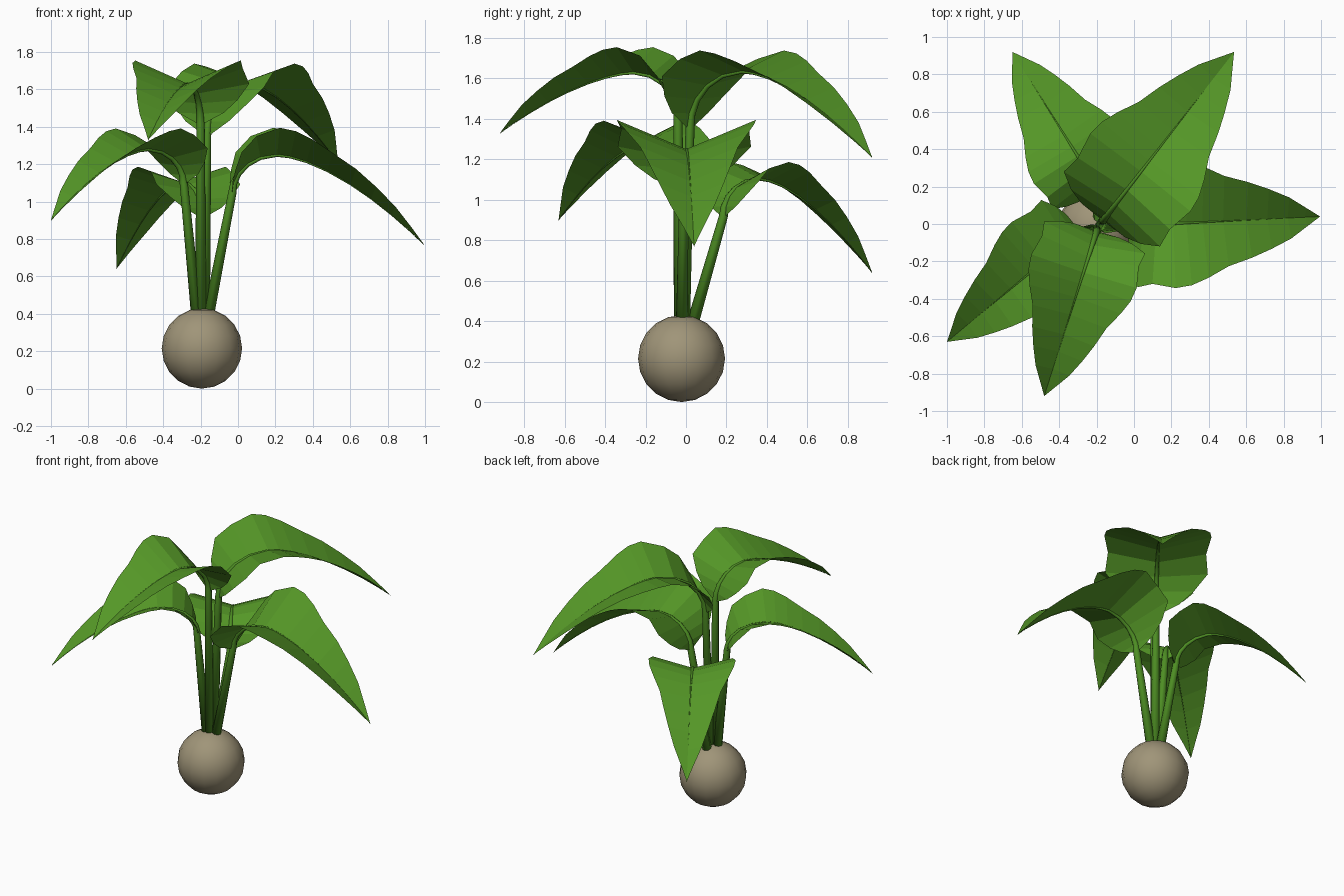
import bpy, bmesh, math
from mathutils import Vector

if "Cube" in bpy.data.objects:
    bpy.data.objects.remove(bpy.data.objects["Cube"])


def material(name, color):
    m = bpy.data.materials.new(name)
    m.diffuse_color = (*color, 1)
    m.use_nodes = True
    m.node_tree.nodes["Principled BSDF"].inputs["Base Color"].default_value = m.diffuse_color
    return m


LEAF = material("leaf green", (0.09, 0.31, 0.02))
STEM = material("stem green", (0.075, 0.27, 0.017))
BULB = material("bulb tan", (0.35, 0.30, 0.19))


def finish(name, bm, mat, smooth=False):
    bmesh.ops.recalc_face_normals(bm, faces=bm.faces)
    me = bpy.data.meshes.new(name)
    bm.to_mesh(me)
    bm.free()
    me.materials.append(mat)
    for p in me.polygons:
        p.use_smooth = smooth
    ob = bpy.data.objects.new(name, me)
    bpy.context.collection.objects.link(ob)
    return ob


# Rising base (angle, half-width share, fold steepness), then drooping blade (fraction, ...)
RISE = [(0, 0.08, 0.1), (14, 0.42, 0.1), (30, 0.68, 0.14), (48, 0.93, 0.24),
        (68, 0.89, 0.38), (90, 0.97, 0.42)]
DROOP = [(0.09, 0.94, 0.41), (0.2, 0.84, 0.4), (0.34, 0.68, 0.4), (0.5, 0.57, 0.42),
         (0.64, 0.45, 0.42), (0.78, 0.31, 0.44), (0.9, 0.14, 0.44), (1, 0.0, 0.4)]


def midrib(top, tip, z_peak, peak):
    """Points, heading and section data along the arching centre line."""
    top, tip = Vector(top), Vector(tip)
    flat = Vector((tip.x - top.x, tip.y - top.y, 0))
    length = flat.length
    d = flat.normalized()
    sz = []
    for a, w, v in RISE:
        r = math.radians(a)
        sz.append((peak * (1 - math.cos(r)), top.z + (z_peak - top.z) * math.sin(r), w, v))
    for q, w, v in DROOP:
        sz.append((peak + (length - peak) * q, z_peak - (z_peak - tip.z) * q ** 1.6, w, v))
    pts = [Vector((top.x, top.y, 0)) + d * s + Vector((0, 0, z)) for s, z, _, _ in sz]
    return pts, d, [x[2:] for x in sz]


def leaf(name, top, tip, z_peak, peak, half, steep):
    """Folded blade: a V cross-section swept along the midrib."""
    pts, d, sections = midrib(top, tip, z_peak, peak)
    side = d.cross(Vector((0, 0, 1)))
    bm = bmesh.new()
    rows = []
    for i, (p, (w, fold)) in enumerate(zip(pts, sections)):
        t = (pts[min(i + 1, len(pts) - 1)] - pts[max(i - 1, 0)]).normalized()
        n = side.cross(t)
        if i >= len(RISE):  # blade edges lift almost straight up
            n = (n + Vector((0, 0, 1.5))).normalized()
        h = w * half
        lift = n * h * fold * steep
        mid = bm.verts.new(p)
        if h == 0:
            rows.append([mid] * 3)
            continue
        rows.append([bm.verts.new(p - side * h + lift), mid,
                     bm.verts.new(p + side * h + lift)])
    for a, b in zip(rows, rows[1:]):
        for k in range(2):
            bm.faces.new(list(dict.fromkeys((a[k], a[k + 1], b[k + 1], b[k]))))
    finish(name, bm, LEAF)
    return pts


def stalk(name, pts, radii, sides=8):
    """Tapered round tube through the given points."""
    bm = bmesh.new()
    rings = []
    for i, (p, r) in enumerate(zip(pts, radii)):
        t = (pts[min(i + 1, len(pts) - 1)] - pts[max(i - 1, 0)]).normalized()
        q = Vector((0, 0, 1)).rotation_difference(t)
        rings.append([bm.verts.new(p + q @ Vector((r * math.cos(a), r * math.sin(a), 0)))
                      for a in (2 * math.pi * k / sides for k in range(sides))])
    for a, b in zip(rings, rings[1:]):
        for k in range(sides):
            j = (k + 1) % sides
            bm.faces.new((a[k], a[j], b[j], b[k]))
    bm.faces.new(rings[0])
    bm.faces.new(rings[-1])
    finish(name, bm, STEM, True)


# name, stalk foot, stalk top, leaf tip, peak height, peak distance, half width, fold scale
PLANTS = [
    ("back_right", (-0.18, -0.01, 0.38), (-0.165, 0.02, 1.36), (0.535, 0.92, 1.21), 1.635, 0.33, 0.35, 0.72),
    ("right", (-0.16, -0.02, 0.38), (-0.03, -0.01, 1.05), (0.995, 0.04, 0.77), 1.25, 0.24, 0.355, 1.0),
    ("front", (-0.20, -0.03, 0.38), (-0.20, -0.04, 1.42), (-0.48, -0.92, 1.33), 1.63, 0.23, 0.305, 1.0),
    ("front_left", (-0.22, -0.03, 0.38), (-0.29, -0.04, 1.10), (-1.0, -0.63, 0.90), 1.28, 0.25, 0.28, 0.97),
    ("back_left", (-0.19, 0.03, 0.38), (-0.19, 0.185, 0.92), (-0.65, 0.92, 0.64), 1.105, 0.21, 0.285, 0.7),
]
for name, foot, top, tip, z_peak, peak, half, steep in PLANTS:
    pts = leaf(name + "_leaf", top, tip, z_peak, peak, half, steep)
    n = len(pts)
    # stalk runs on under the blade as a thin rib
    rib = [p - Vector((0, 0, 0.002)) for p in pts]
    stalk(name + "_stalk", [Vector(foot)] + rib,
          [0.03] + [0.021 * (1 - i / n) ** 2.2 + 0.001 for i in range(n)])

# Bulb
bm = bmesh.new()
bmesh.ops.create_uvsphere(bm, u_segments=16, v_segments=10, radius=0.215)
bulb = finish("bulb", bm, BULB, True)
bulb.location = (-0.193, -0.022, 0.215)
